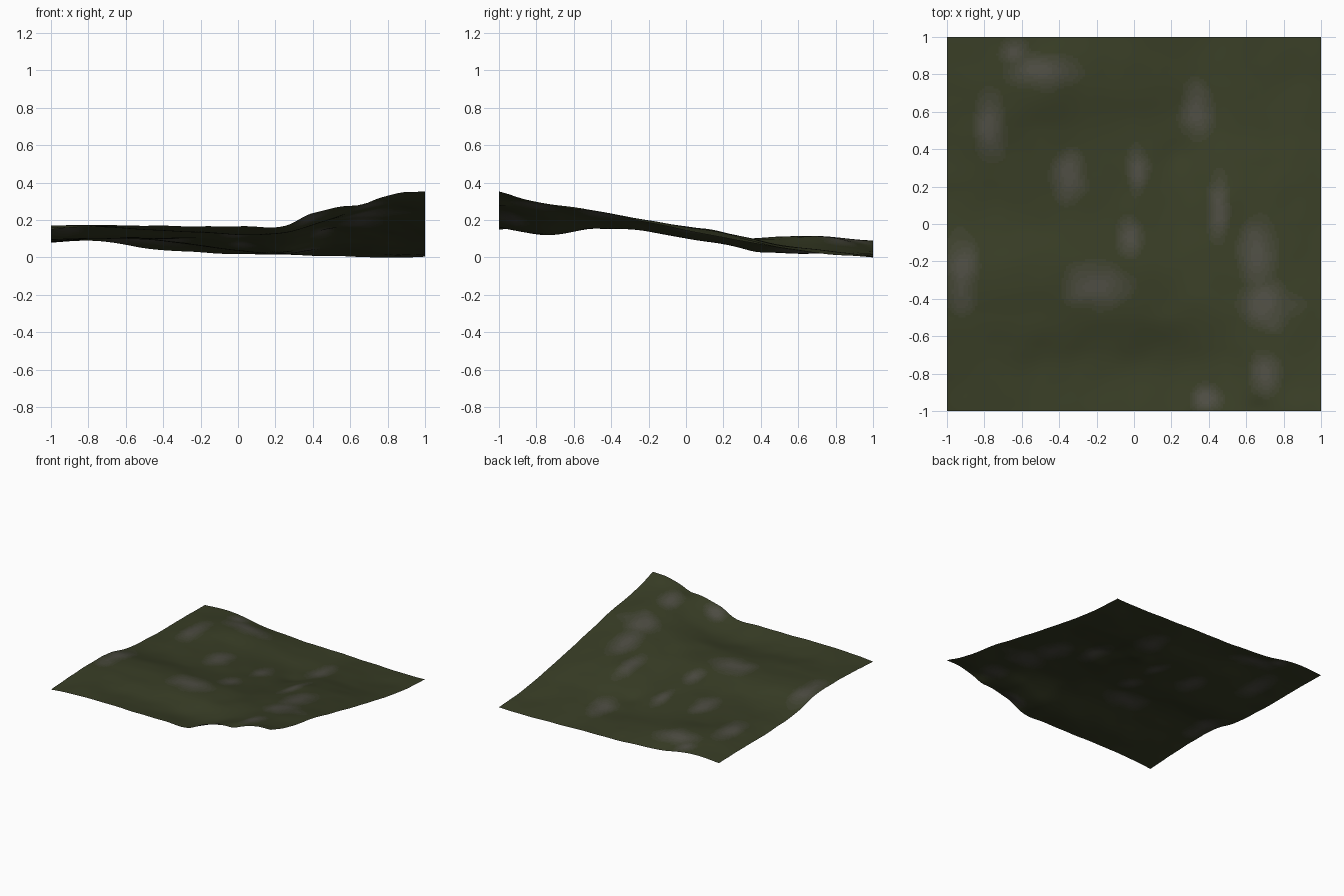
import bpy, bmesh, math
from mathutils import Vector, noise

if "Cube" in bpy.data.objects:
    bpy.data.objects.remove(bpy.data.objects["Cube"])

# Coarse height grid (thousandths): rows run front to back, columns left to right
H = [
    [150, 168, 170, 168, 167, 168, 262, 316, 350],
    [163, 165, 150, 135, 122, 132, 210, 284, 284],
    [170, 172, 165, 158, 155, 160, 205, 250, 248],
    [163, 168, 162, 153, 150, 147, 185, 208, 198],
    [110, 111, 112, 113, 110, 105, 155, 167, 145],
    [90, 100, 100, 92, 77, 66, 120, 120, 98],
    [85, 111, 97, 70, 42, 26, 68, 60, 52],
    [85, 108, 113, 68, 37, 21, 38, 22, 20],
    [80, 90, 50, 30, 20, 15, 8, 1, 5],
]

# Local knolls and hollows: x, y, radius, height
BUMPS = [(.89, -.98, .09, .016), (.66, -1, .07, -.018), (.37, -1, .07, .018),
         (.5, .12, .09, .012), (.22, .38, .09, -.012)]

# Bare rock patches: centre x, y, radius x, y
ROCKS = [(-.5, .82, .2, .09), (-.77, .52, .08, .18), (-.65, .92, .08, .08),
         (-.35, .25, .09, .15), (.02, .28, .06, .13), (-.02, -.07, .08, .1),
         (.33, .6, .08, .17), (.45, .08, .06, .2), (.66, -.16, .1, .2),
         (.7, -.43, .16, .13), (.7, -.8, .08, .12), (.39, -.93, .08, .08),
         (-.92, -.25, .09, .2), (-.2, -.33, .18, .12)]


def spline(p, t):
    """Catmull-Rom through a row of evenly spaced values."""
    i = min(int(t), len(p) - 2)
    f = t - i
    b, c = p[i], p[i + 1]
    a = p[i - 1] if i > 0 else 2 * b - c
    d = p[i + 2] if i + 2 < len(p) else 2 * c - b
    return b + .5 * f * (c - a + f * (2*a - 5*b + 4*c - d + f * (3*(b - c) + d - a)))


def height(x, y):
    u, v = (x + 1) * 4, (y + 1) * 4
    z = spline([spline(row, u) for row in H], v) / 1000
    for bx, by, r, h in BUMPS:
        z += h * math.exp(-((x - bx) ** 2 + (y - by) ** 2) / r ** 2)
    return z + .004 * noise.noise(Vector((x * 6, y * 6, 3)))


def material(name, col):
    m = bpy.data.materials.new(name)
    m.diffuse_color = (*col, 1)
    m.use_nodes = True
    m.node_tree.nodes["Principled BSDF"].inputs["Base Color"].default_value = m.diffuse_color
    return m


# Terrain sheet
bm = bmesh.new()
bmesh.ops.create_grid(bm, x_segments=160, y_segments=160, size=1)
for v in bm.verts:
    v.co.z = height(v.co.x, v.co.y)
low = min(v.co.z for v in bm.verts)
for v in bm.verts:
    v.co.z -= low

# Grass fading in steps to rock
SHADES = 6
for f in bm.faces:
    f.smooth = True
    c = f.calc_center_median()
    wob = .3 * noise.noise(Vector((c.x * 8, c.y * 8, 7)))
    d = min(math.hypot((c.x - x) / rx, (c.y - y) / ry) for x, y, rx, ry in ROCKS)
    k = max(0, min(1, 1.25 - d + wob))
    f.material_index = round(k * (SHADES - 1))

mesh = bpy.data.meshes.new("terrain")
bm.to_mesh(mesh)
bm.free()
grass, rock = Vector((.040, .047, .019)), Vector((.076, .074, .056))
for i in range(SHADES):
    mesh.materials.append(material(f"ground_{i}", grass.lerp(rock, i / (SHADES - 1))))
terrain = bpy.data.objects.new("terrain", mesh)
bpy.context.collection.objects.link(terrain)
